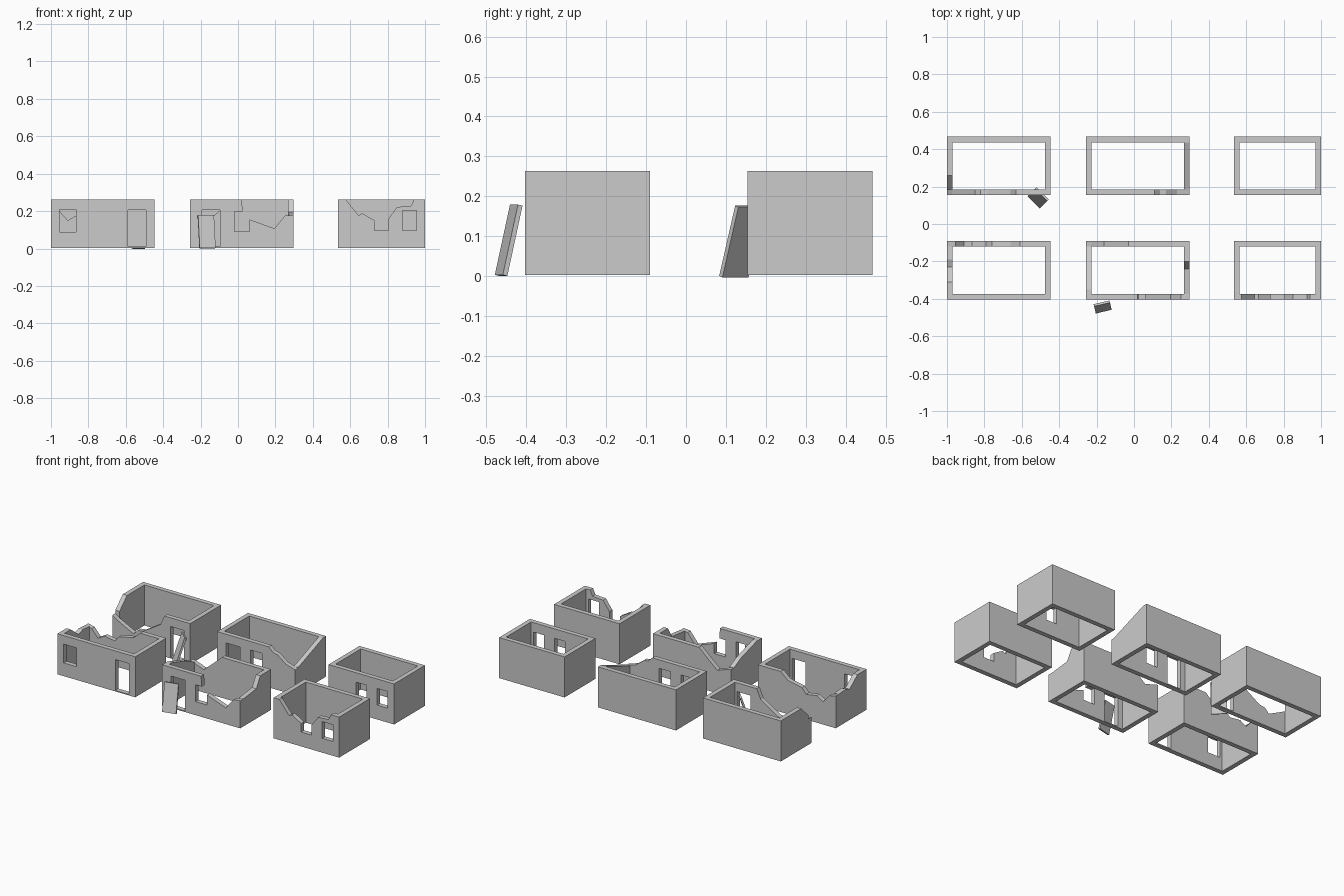
import bpy, bmesh
from mathutils import Matrix, Vector

if "Cube" in bpy.data.objects:
    bpy.data.objects.remove(bpy.data.objects["Cube"])

H, T, Z0 = 0.263, 0.03, 0.003     # wall top, wall thickness, base


def slab(outline, holes, mat):
    """Filled outline with holes, extruded to wall thickness; returns a mesh."""
    cu = bpy.data.curves.new("profile", 'CURVE')
    cu.dimensions, cu.fill_mode, cu.extrude = '2D', 'BOTH', T / 2
    for pts in [outline] + holes:
        sp = cu.splines.new('POLY')
        sp.points.add(len(pts) - 1)
        for p, (a, b) in zip(sp.points, pts):
            p.co = (a, b, 0, 1)
        sp.use_cyclic_u = True
    ob = bpy.data.objects.new("profile", cu)
    bpy.context.collection.objects.link(ob)
    bpy.context.view_layer.update()
    dg = bpy.context.evaluated_depsgraph_get()
    me = bpy.data.meshes.new_from_object(ob.evaluated_get(dg))
    me.transform(mat)
    bpy.data.objects.remove(ob)
    return me


def along_x(y):
    return Matrix(((1, 0, 0, 0), (0, 0, -1, y), (0, 1, 0, 0), (0, 0, 0, 1)))


def along_y(x):
    return Matrix(((0, 0, 1, x), (1, 0, 0, 0), (0, 1, 0, 0), (0, 0, 0, 1)))


def house(name, x0, x1, y0, y1, holes=(), **tops):
    """Roofless house; tops gives the broken top line of a wall."""
    walls = {
        'front': (x0, x1, along_x(y0 + T / 2)),
        'back': (x0, x1, along_x(y1 - T / 2)),
        'left': (y0 + T, y1 - T, along_y(x0 + T / 2)),
        'right': (y0 + T, y1 - T, along_y(x1 - T / 2)),
    }
    bm = bmesh.new()
    for side, (a, b, mat) in walls.items():
        top = tops.get(side, [(a, H), (b, H)])
        rects = [[(l, lo), (r, lo), (r, hi), (l, hi)]
                 for l, r, lo, hi in holes] if side == 'front' else []
        me = slab([(b, Z0), (a, Z0)] + top, rects, mat)
        bm.from_mesh(me)
        bpy.data.meshes.remove(me)
    bmesh.ops.remove_doubles(bm, verts=bm.verts, dist=1e-5)
    bmesh.ops.recalc_face_normals(bm, faces=bm.faces)
    me = bpy.data.meshes.new(name)
    bm.to_mesh(me)
    bm.free()
    for p in me.polygons:
        p.use_smooth = False
    bpy.context.collection.objects.link(bpy.data.objects.new(name, me))


def loose_door(name, base, width_dir, lean):
    """Thin door leaf leaning from its base edge."""
    base, w, up = Vector(base), Vector(width_dir), Vector(lean)
    n = w.cross(up).normalized() * 0.012
    bm = bmesh.new()
    vs = [bm.verts.new(base + w * i + up * j + n * k)
          for k in (0, 1) for i, j in ((0, 0), (1, 0), (1, 1), (0, 1))]
    bmesh.ops.convex_hull(bm, input=vs)
    bmesh.ops.dissolve_limit(bm, angle_limit=0.01, verts=bm.verts, edges=bm.edges)
    bmesh.ops.recalc_face_normals(bm, faces=bm.faces)
    me = bpy.data.meshes.new(name)
    bm.to_mesh(me)
    bm.free()
    bpy.context.collection.objects.link(bpy.data.objects.new(name, me))


FY, BY = (-0.403, -0.09), (0.154, 0.467)      # front and back row
AX, BX, CX = (-1.0, -0.447), (-0.256, 0.298), (0.535, 1.0)
door = lambda x: (x, x + 0.097, Z0 + 0.007, 0.207)
window = lambda x, w=0.09: (x, x + w, 0.088, 0.208)
small = lambda x: (x, x + 0.075, 0.095, 0.202)

# front row
house("house_front_left", *AX, *FY, [window(-0.955), door(-0.588)],
      back=[(-1, .21), (-.955, .2), (-.91, .15), (-.865, .176), (-.79, .165),
            (-.76, .2), (-.66, .22), (-.61, H), (AX[1], H)],
      left=[(-.373, H), (-.31, H), (-.23, .2), (-.19, .215), (-.12, .21)])
house("house_front_middle", *BX, *FY, [door(-0.192)],
      front=[(BX[0], H), (.02, H), (.025, .198), (-.02, .198), (-.02, .09),
             (.062, .09), (.062, .155), (.195, .107), (.25, .175), (BX[1], .18)],
      right=[(-.373, .18), (-.24, .195), (-.2, H), (-.12, H)],
      back=[(BX[0], .18), (-.23, .175), (-.16, .15), (-.1, .2), (-.03, H),
            (BX[1], H)],
      left=[(-.373, H), (-.35, H), (-.19, .215), (-.12, .18)])
house("house_front_right", *CX, *FY, [small(0.88)],
      front=[(CX[0], H), (.575, H), (.645, .177), (.665, .188), (.73, .15),
             (.73, .095), (.805, .095), (.805, .16), (.85, .222), (.925, .227),
             (.942, H), (CX[1], H)])

# back row
house("house_back_left", *AX, *BY, [door(-0.588)],
      front=[(-1, .17), (-.97, .15), (-.85, .09), (-.82, .12), (-.78, .125),
             (-.66, .2), (-.63, H), (AX[1], H)],
      left=[(.184, .19), (.26, H), (.437, H)])
house("house_back_middle", *BX, *BY, [door(-0.192), window(-0.02, 0.082)],
      front=[(BX[0], H), (.11, H), (.14, .235), (.17, .23), (.23, .185),
             (BX[1], .165)],
      right=[(.184, .17), (.2, .175), (.437, H)])
house("house_back_right", *CX, *BY, [small(0.73), small(0.88)])

# doors knocked out of their frames
loose_door("leaning_door_front", (-.207, -.467, .001), (.085, .02, 0), (-.009, .038, .176))
loose_door("leaning_door_back", (-.505, .083, .001), (-.065, .065, 0), (.04, .04, .176))
